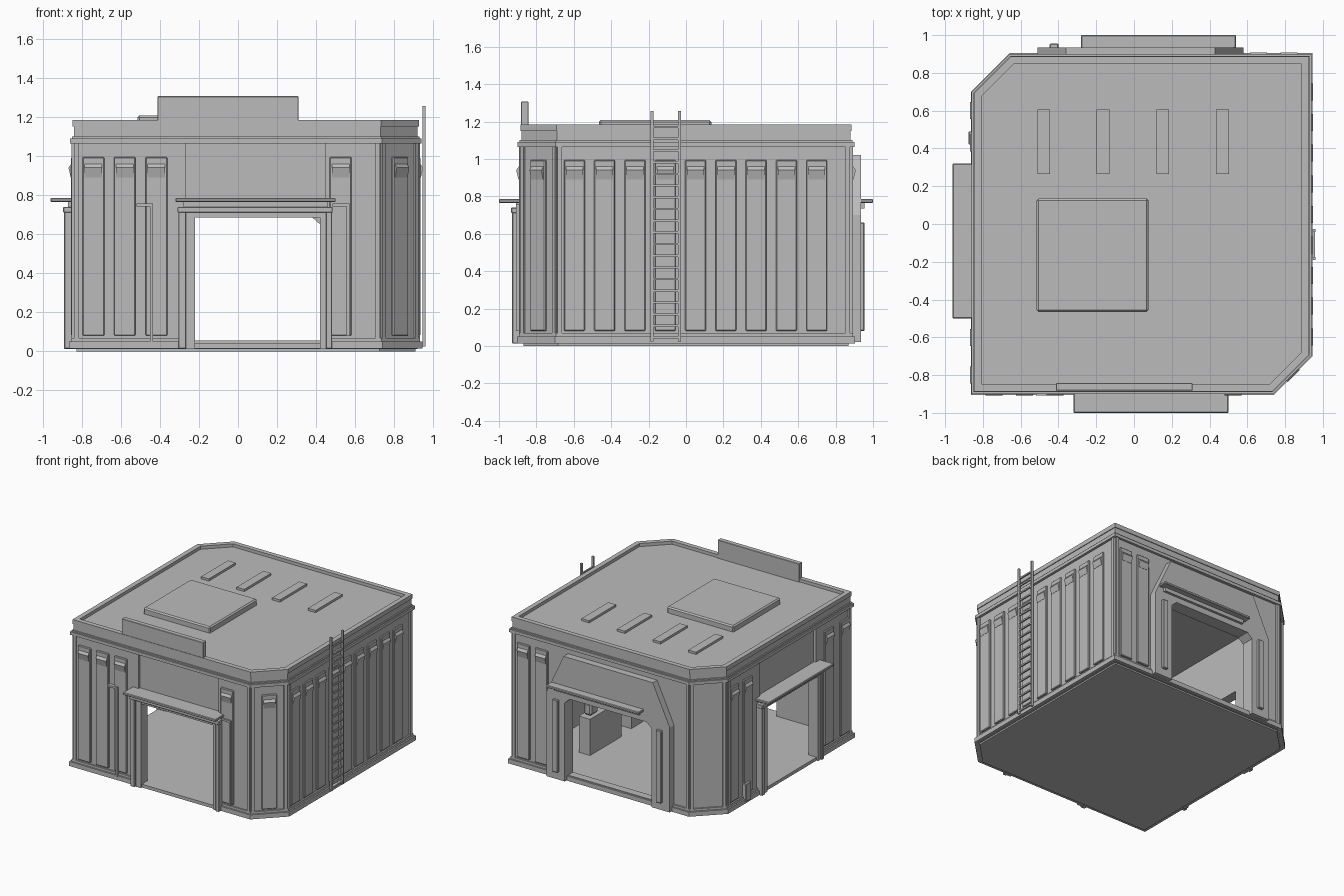
import bpy, bmesh, math
from mathutils import Vector

if "Cube" in bpy.data.objects:
    bpy.data.objects.remove(bpy.data.objects["Cube"])

grey = bpy.data.materials.new("plain_grey")
grey.diffuse_color = (0.5, 0.5, 0.5, 1)
grey.use_nodes = True
grey.node_tree.nodes["Principled BSDF"].inputs["Base Color"].default_value = grey.diffuse_color

# Wall sides: origin on the wall plane, direction along it, outward direction
R = math.sqrt(0.5)
SIDES = {
    "front": ((0, -0.88, 0), (1, 0, 0), (0, -1, 0)),
    "back": ((0, 0.88, 0), (1, 0, 0), (0, 1, 0)),
    "right": ((0.92, 0, 0), (0, 1, 0), (1, 0, 0)),
    "left": ((-0.84, 0, 0), (0, -1, 0), (-1, 0, 0)),
    "front_corner": ((0.825, -0.785, 0), (R, R, 0), (R, -R, 0)),
    "back_corner": ((-0.745, 0.785, 0), (R, R, 0), (-R, R, 0)),
    "plan": ((0, 0, 0), (1, 0, 0), (0, 1, 0)),
}


def finish(name, bm, bevel=0):
    bmesh.ops.recalc_face_normals(bm, faces=bm.faces)
    if bevel:
        bmesh.ops.bevel(bm, geom=list(bm.edges), offset=bevel, segments=1, affect='EDGES')
    me = bpy.data.meshes.new(name)
    bm.to_mesh(me)
    bm.free()
    me.materials.append(grey)
    ob = bpy.data.objects.new(name, me)
    bpy.context.collection.objects.link(ob)
    return ob


def solid(name, side, bottom, top, bevel=0):
    """Join two matching loops of (along, outward, z) points into a closed solid."""
    o, u, n = (Vector(v) for v in SIDES[side])
    bm = bmesh.new()
    a, b = [[bm.verts.new(o + u * p[0] + n * p[1] + Vector((0, 0, p[2]))) for p in loop]
            for loop in (bottom, top)]
    bm.faces.new(a)
    bm.faces.new(b)
    for i in range(len(a)):
        j = (i + 1) % len(a)
        bm.faces.new((a[i], a[j], b[j], b[i]))
    return finish(name, bm, bevel)


def box(name, side, u0, u1, n0, n1, z0, z1, bevel=0):
    base = [(u0, n0), (u1, n0), (u1, n1), (u0, n1)]
    return solid(name, side, [(*p, z0) for p in base], [(*p, z1) for p in base], bevel)


def plate(name, side, outline, n0, n1):
    return solid(name, side, [(u, n0, z) for u, z in outline], [(u, n1, z) for u, z in outline])


def footprint(d):
    """Floor plan with two cut corners, grown outward by d."""
    x0, x1, y = -0.84 - d, 0.92 + d, 0.88 + d
    c = 0.19 + 0.586 * d
    return [(x0, -y), (x1 - c, -y), (x1, -y + c), (x1, y), (x0 + c, y), (x0, y - c)]


def slab(name, d, z0, z1):
    f = footprint(d)
    return solid(name, "plan", [(*p, z0) for p in f], [(*p, z1) for p in f])


def ring(name, d_in, d_out, z0, z1):
    bm = bmesh.new()
    loops = [[bm.verts.new((*p, z)) for p in footprint(d)]
             for d, z in ((d_in, z0), (d_out, z0), (d_out, z1), (d_in, z1))]
    for k in range(4):
        a, b = loops[k], loops[(k + 1) % 4]
        for i in range(6):
            j = (i + 1) % 6
            bm.faces.new((a[i], a[j], b[j], b[i]))
    return finish(name, bm)


def cut(ob, cutters):
    for c in cutters:
        c.hide_render = True
        m = ob.modifiers.new("cut", 'BOOLEAN')
        m.operation, m.solver, m.object = 'DIFFERENCE', 'EXACT', c
        bpy.context.view_layer.objects.active = ob
        bpy.ops.object.modifier_apply(modifier=m.name)


# Shell: floor, walls, trims, roof
slab("floor", -0.012, 0, 0.04)
walls = ring("walls", -0.05, 0, 0.012, 1.156)
base_trim = ring("base_trim", -0.01, 0.024, 0.014, 0.05)
base_step = ring("base_step", -0.01, 0.012, 0.05, 0.068)
ring("top_trim", -0.01, 0.02, 1.065, 1.09)
ring("top_trim_cap", -0.01, 0.01, 1.09, 1.10)
ring("parapet", -0.032, 0.006, 1.15, 1.185)
slab("roof", -0.03, 1.12, 1.16)

# Door openings and shallow recesses above them
doors = [box("front_door_cutter", "front", -0.22, 0.42, -0.1, 0.1, 0.04, 0.69),
         box("left_door_cutter", "left", -0.22, 0.42, -0.1, 0.1, 0.04, 0.69)]
gate = [(-0.35, 0.055), (0.42, 0.055), (0.42, 0.65), (0.375, 0.69), (-0.305, 0.69), (-0.35, 0.65)]
doors.append(plate("back_door_cutter", "back", gate, -0.1, 0.1))
recess = [box(s + "_recess_cutter", s, -0.265, 0.445, -0.02, 0.1, 0.69, 1.066)
          for s in ("front", "left")]
cut(walls, doors + recess)
for trim in (base_trim, base_step):
    cut(trim, doors)

# Upright strips at the wall ends
for side, ends in {"front": (-0.825, 0.715), "right": (-0.675, 0.865), "back": (-0.635, 0.905),
                   "left": (-0.665, 0.865), "front_corner": (-0.12, 0.12),
                   "back_corner": (-0.12, 0.12)}.items():
    for u in ends:
        box(side + "_edge_strip", side, u - 0.012, u + 0.012, -0.005, 0.012, 0.06, 1.07)

# Raised wall panels with a hood at the top of each
PANELS = {"front": (-0.74, -0.58, -0.418, 0.525),
          "right": [-0.597 + 0.162 * i for i in range(9)],
          "back": (0.66, 0.82),
          "left": (-0.6, -0.43, 0.6, 0.8),
          "front_corner": (0,)}
for side, spots in PANELS.items():
    for u in spots:
        box(side + "_panel", side, u - 0.056, u + 0.056, -0.005, 0.014, 0.08, 0.995, 0.005)
        hood = [(u - 0.045, -0.005), (u + 0.045, -0.005)]
        solid(side + "_panel_hood", side,
              [(*p, 0.89) for p in hood] + [(u + 0.045, 0.016, 0.89), (u - 0.045, 0.016, 0.89)],
              [(*p, 0.985) for p in hood] + [(u + 0.045, 0.028, 0.94), (u - 0.045, 0.028, 0.94)])

# Front and left doorways: stepped posts, lintel, canopy, pipes
for side in ("front", "left"):
    for u0, u1 in ((-0.265, -0.22), (0.42, 0.45)):
        box(side + "_inner_post", side, u0, u1, -0.05, 0.035, 0.012, 0.71)
    for u0, u1 in ((-0.305, -0.265), (0.45, 0.482)):
        box(side + "_outer_post", side, u0, u1, -0.01, 0.05, 0.012, 0.715, 0.004)
    box(side + "_lintel", side, -0.265, 0.45, -0.05, 0.03, 0.685, 0.715)
    box(side + "_lintel_cap", side, -0.31, 0.485, -0.02, 0.055, 0.71, 0.74, 0.004)
    box(side + "_canopy_neck", side, -0.28, 0.46, -0.02, 0.03, 0.735, 0.77)
    box(side + "_canopy", side, -0.32, 0.5, -0.02, 0.12, 0.765, 0.785, 0.004)
for u0, u1, z in ((-0.45, -0.435, 0.04), (0.555, 0.57, 0.08)):
    box("pipe", "front", u0, u1, 0, 0.028, z, 0.755)
for u0, u1 in ((-0.52, -0.435), (0.485, 0.57)):
    box("pipe_arm", "front", u0, u1, 0, 0.028, 0.742, 0.757)
box("utility_box", "left", -0.49, -0.42, 0, 0.035, 0.03, 0.17, 0.004)

# Back gateway: sloped-shoulder frame, pilasters, canopy
frame = plate("gate_frame", "back",
              [(-0.51, 0.02), (-0.51, 0.7), (-0.36, 1.02), (0.43, 1.02), (0.58, 0.7), (0.58, 0.02)],
              -0.005, 0.055)
cut(frame, [doors[2], box("gate_foot_cutter", "back", -0.35, 0.42, -0.1, 0.1, 0, 0.1)])
for u in (-0.423, 0.495):
    box("gate_pilaster", "back", u - 0.024, u + 0.024, 0.04, 0.075, 0.08, 0.66, 0.005)
box("gate_canopy", "back", -0.28, 0.54, 0.02, 0.12, 0.765, 0.785, 0.004)
box("gate_canopy_neck", "back", -0.25, 0.5, 0.04, 0.075, 0.735, 0.767)

# Roof: raised block, vents, sign board
box("roof_block", "plan", -0.515, 0.077, -0.465, 0.135, 1.15, 1.208, 0.01)
for x in (-0.478, -0.164, 0.152, 0.468):
    box("roof_vent", "plan", x - 0.034, x + 0.034, 0.265, 0.605, 1.15, 1.178)
box("sign_board", "plan", -0.413, 0.31, -0.882, -0.842, 1.155, 1.306, 0.003)

# Ladder on the right wall
for y in (-0.183, -0.035):
    box("ladder_rail", "right", y - 0.008, y + 0.008, 0.024, 0.04, 0.025, 1.255)
for i in range(19):
    z = 0.045 + 0.0625 * i
    box("ladder_rung", "right", -0.18, -0.038, 0.026, 0.037, z - 0.006, z + 0.006)

# Interior fittings
box("counter", "plan", 0.5, 0.6, 0.1, 0.5, 0.04, 0.33)
box("cabinet", "plan", 0.52, 0.68, -0.2, -0.05, 0.04, 0.42)
box("counter_machine", "plan", 0.52, 0.59, 0.36, 0.46, 0.33, 0.43, 0.015)

# Remove the cutting helpers
for ob in [o for o in bpy.data.objects if o.name.endswith("_cutter")]:
    bpy.data.objects.remove(ob)
